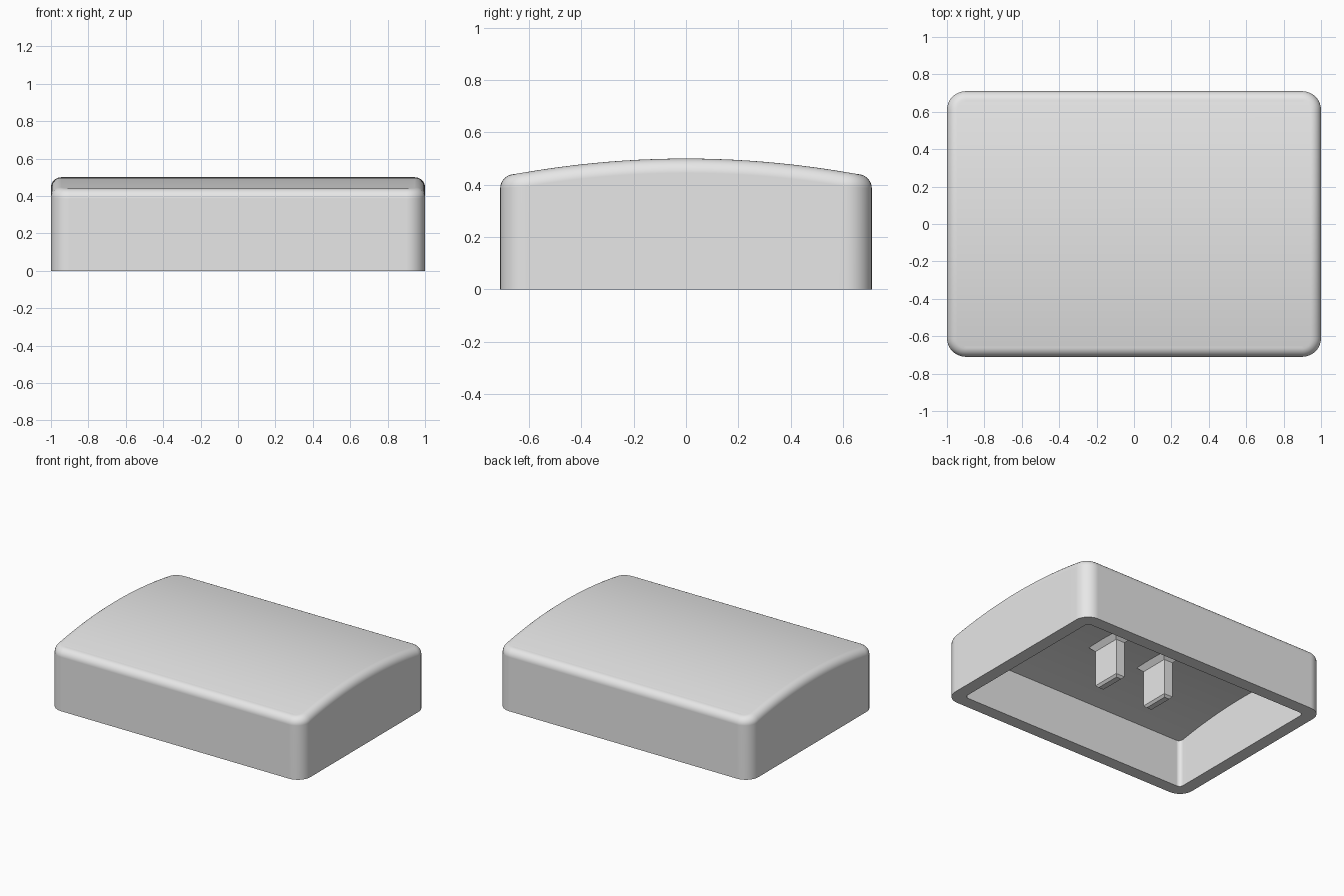
import bpy, bmesh, math

cube = bpy.data.objects.get("Cube")
if cube:
    bpy.data.objects.remove(cube, do_unlink=True)

grey = bpy.data.materials.new("light_grey_plastic")
grey.use_nodes = True
colour = (0.8, 0.8, 0.8, 1)
grey.diffuse_color = colour
grey.node_tree.nodes["Principled BSDF"].inputs["Base Color"].default_value = colour

CORNER, SIDE = 8, 20        # segments per corner and per straight side
HX, HY, R = 1.0, 0.71, 0.1  # outer half sizes and corner radius
FILLET = 0.055


def arch(y, crown):
    """Height of a cylinder-shaped surface curving front to back."""
    return crown - y * y / 7.2


def outline(hx, hy, r):
    """Rounded rectangle, mirror symmetric, right half first."""
    cx, cy = hx - r, hy - r
    fan = [math.radians(90 * i / CORNER) for i in range(CORNER + 1)]
    half = [(cx + r * math.sin(a), -cy - r * math.cos(a)) for a in fan]
    half += [(hx, -cy + 2 * cy * i / SIDE) for i in range(1, SIDE)]
    half += [(cx + r * math.cos(a), cy + r * math.sin(a)) for a in fan]
    return half + [(-x, y) for x, y in reversed(half)]


def bridge(bm, a, b):
    n = len(a)
    for i in range(n):
        j = (i + 1) % n
        bm.faces.new((a[i], a[j], b[j], b[i]))


def cap(bm, ring):
    """Close a ring with strips running left to right."""
    n = len(ring)
    for i in range(n // 2 - 1):
        bm.faces.new((ring[i], ring[i + 1], ring[n - 2 - i], ring[n - 1 - i]))


def finish(bm, name):
    bmesh.ops.recalc_face_normals(bm, faces=bm.faces)
    mesh = bpy.data.meshes.new(name)
    bm.to_mesh(mesh)
    bm.free()
    mesh.materials.append(grey)
    obj = bpy.data.objects.new(name, mesh)
    bpy.context.collection.objects.link(obj)
    return obj


# Hollow cap: inner ceiling, inner wall, rim, outer wall, rounded edge, top
bm = bmesh.new()
inner = outline(0.91, 0.62, 0.03)
outer = outline(HX, HY, R)
crest = outline(HX - FILLET, HY - FILLET, R - FILLET)
levels = [
    [(x, y, arch(y, 0.393)) for x, y in inner],
    [(x, y, 0) for x, y in inner],
    [(x, y, 0) for x, y in outer],
]
for k in range(9):
    t = math.radians(90 * k / 8)
    d = FILLET * (1 - math.cos(t))
    drop = FILLET * (1 - math.sin(t))
    levels.append([(x, y, arch(cy, 0.5) - drop)
                   for (x, y), (_, cy) in zip(outline(HX - d, HY - d, R - d), crest)])
rings = [[bm.verts.new(p) for p in level] for level in levels]
for a, b in zip(rings, rings[1:]):
    bridge(bm, a, b)
cap(bm, rings[0])
cap(bm, rings[-1])
shell = finish(bm, "cap_shell")
bpy.ops.object.select_all(action="DESELECT")
shell.select_set(True)
bpy.context.view_layer.objects.active = shell
bpy.ops.object.shade_smooth_by_angle(angle=math.radians(30))
weighted = shell.modifiers.new("flat_walls", "WEIGHTED_NORMAL")
weighted.keep_sharp = True

# Two mounting posts under the ceiling, chamfered tip and flared root
for name, px in (("left_post", 0.203), ("right_post", -0.203)):
    bm = bmesh.new()
    rings = []
    for z, grow in ((0.09, -0.015), (0.105, 0), (0.36, 0), (0.4, 0.04)):
        w, d = 0.035 + grow, 0.105 + grow
        rings.append([bm.verts.new((px + sx * w, sy * d, z))
                      for sx, sy in ((1, -1), (1, 1), (-1, 1), (-1, -1))])
    for a, b in zip(rings, rings[1:]):
        bridge(bm, a, b)
    bm.faces.new(rings[0])
    bm.faces.new(rings[-1])
    finish(bm, name)
